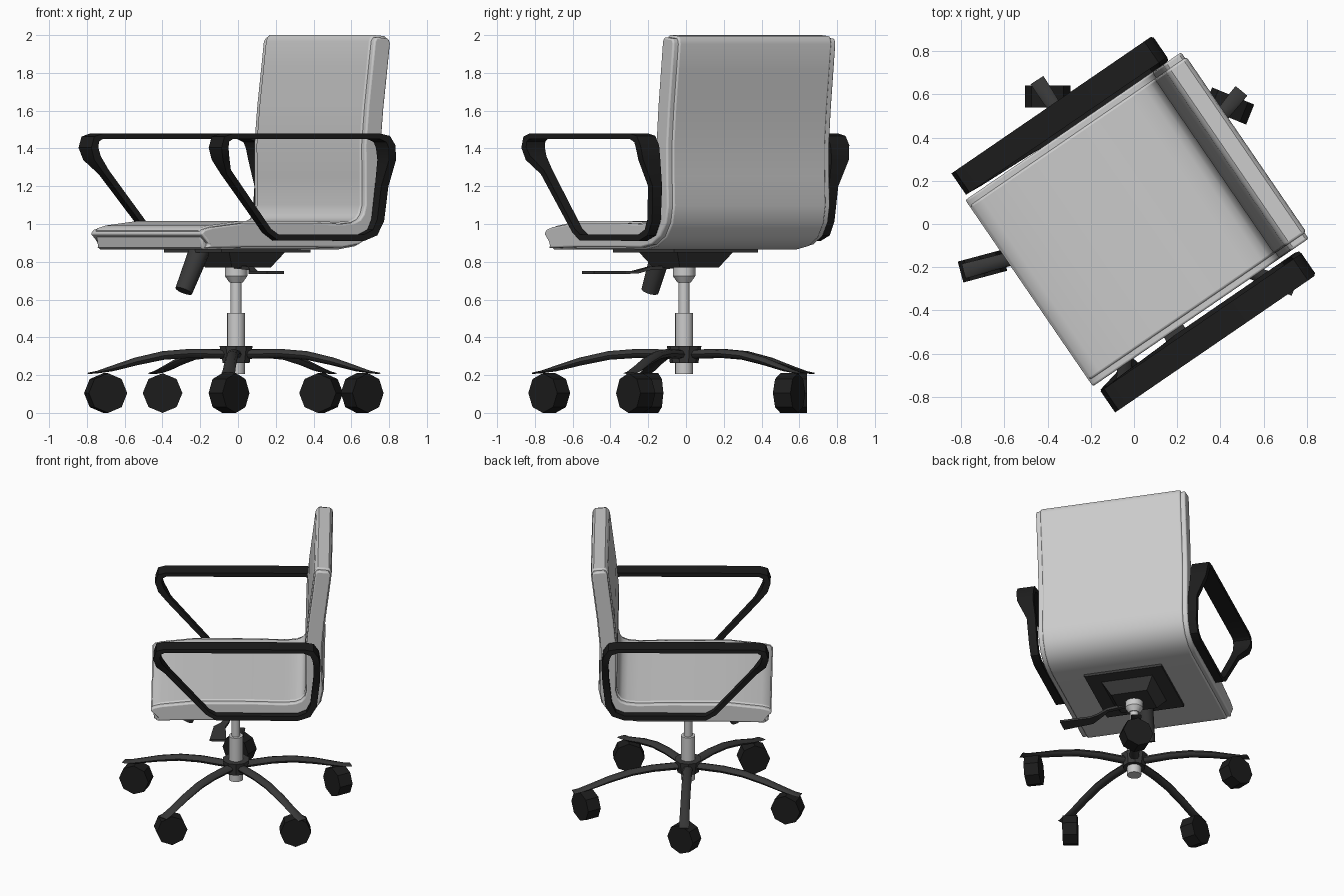
import bpy, bmesh
from math import radians, cos, sin, pi
from mathutils import Matrix, Vector

if "Cube" in bpy.data.objects:
    bpy.data.objects.remove(bpy.data.objects["Cube"])

TURN = Matrix.Rotation(radians(34.4), 4, 'Z')      # seat is swivelled; local +x is backwards
HUB = Matrix.Translation((-0.01, -0.01, 0))


def material(name, v):
    m = bpy.data.materials.new(name)
    m.diffuse_color = (v, v, v, 1)
    m.use_nodes = True
    m.node_tree.nodes["Principled BSDF"].inputs["Base Color"].default_value = m.diffuse_color
    return m


BLACK = material("black", 0.012)
DARK = material("dark_grey", 0.04)
SQUARE = [(-1, -1), (1, -1), (1, 1), (-1, 1)]
ROUND = [(cos(i * pi / 4), sin(i * pi / 4)) for i in range(8)]


def finish(name, bm, mat=None, matrix=Matrix(), smooth=None, bevel=0):
    bmesh.ops.recalc_face_normals(bm, faces=bm.faces)
    me = bpy.data.meshes.new(name)
    bm.to_mesh(me)
    bm.free()
    ob = bpy.data.objects.new(name, me)
    bpy.context.collection.objects.link(ob)
    ob.matrix_world = matrix
    if mat:
        me.materials.append(mat)
    if bevel:
        b = ob.modifiers.new("bevel", 'BEVEL')
        b.width, b.segments = bevel, 3
        b.limit_method, b.angle_limit = 'ANGLE', radians(50)
    if smooth:
        bpy.ops.object.select_all(action='DESELECT')
        ob.select_set(True)
        bpy.context.view_layer.objects.active = ob
        bpy.ops.object.shade_smooth_by_angle(angle=radians(smooth))
    return ob


def sweep(name, path, section=SQUARE, closed=False, **kw):
    """Sweep a section along (x, z, thickness, y0, y1) stations in the xz plane."""
    bm = bmesh.new()
    n, rings = len(path), []
    for i, (x, z, t, y0, y1) in enumerate(path):
        a = path[i - 1] if closed or i else path[i]
        b = path[(i + 1) % n] if closed or i < n - 1 else path[i]
        d = Vector((b[0] - a[0], b[1] - a[1])).normalized()
        rings.append([bm.verts.new((x - d.y * q * t / 2,
                                    (y0 + y1) / 2 + p * (y1 - y0) / 2,
                                    z + d.x * q * t / 2)) for p, q in section])
    k = len(section)
    for i in range(n if closed else n - 1):
        r, s = rings[i], rings[(i + 1) % n]
        for j in range(k):
            bm.faces.new((r[j], r[(j + 1) % k], s[(j + 1) % k], s[j]))
    if not closed:
        bm.faces.new(rings[0])
        bm.faces.new(rings[-1])
    return finish(name, bm, **kw)


def cone(name, p0, p1, r0, r1, seg=16, spin=0, **kw):
    bm = bmesh.new()
    p0, p1 = Vector(p0), Vector(p1)
    d = p1 - p0
    m = (Matrix.Translation((p0 + p1) / 2) @ d.to_track_quat('Z', 'Y').to_matrix().to_4x4()
         @ Matrix.Rotation(spin, 4, 'Z'))
    bmesh.ops.create_cone(bm, cap_ends=True, segments=seg, radius1=r0, radius2=r1,
                          depth=d.length, matrix=m)
    return finish(name, bm, **kw)


# Upholstered seat and back: one bent cushion plus a slimmer, wider edge band
shell = [(-.567, .92, .09), (-.555, .922, .115), (-.51, .928, .128), (-.3, .942, .15),
         (.1, .942, .15), (.32, .938, .145), (.41, .95, .14), (.47, .98, .135),
         (.506, 1.03, .13), (.522, 1.1, .125), (.518, 1.25, .12), (.517, 1.42, .12),
         (.535, 1.62, .12), (.56, 1.82, .12), (.577, 1.96, .12), (.579, 1.985, .105),
         (.58, 1.998, .075)]
sweep("seat_and_back_cushion", [(x, z, t, -.48, .50) for x, z, t in shell],
      matrix=TURN, smooth=40, bevel=.018)
band = [(x, z, t * .86) for x, z, t in shell]
band[0], band[-1] = (-.557, .92, .08), (.58, 1.985, .07)
band[-2] = (.579, 1.975, .09)
sweep("cushion_edge_band", [(x, z, t, -.512, .532) for x, z, t in band],
      matrix=TURN, smooth=40, bevel=.015)

# Looped armrests: wide at the top, narrow below
loop = [(-.49, 1.465, .028, .55, .67), (-.53, 1.45, .04, .55, .67),
        (-.542, 1.405, .045, .55, .67), (-.525, 1.35, .045, .55, .655),
        (-.47, 1.275, .035, .545, .60), (-.2, .965, .03, .535, .585),
        (-.14, .928, .032, .53, .585), (.41, .928, .034, .53, .585),
        (.48, .955, .04, .53, .585), (.515, 1.02, .045, .53, .585),
        (.535, 1.2, .045, .535, .595), (.54, 1.34, .045, .55, .66),
        (.53, 1.41, .045, .55, .67), (.505, 1.45, .04, .55, .67),
        (.45, 1.465, .028, .55, .67)]
for side, s in (("left", 1), ("right", -1)):
    sweep(side + "_armrest", [(x, z, t, s * a, s * b) for x, z, t, a, b in loop],
          closed=True, mat=BLACK, matrix=TURN, smooth=30)

# Tilt mechanism under the seat: plate, tapered housing, knob and lever
sweep("mount_plate", [(-.29, .858, .018, -.27, .27), (.28, .858, .018, -.27, .27)],
      mat=DARK, matrix=TURN)
cone("mechanism_housing", (0, 0, .77), (0, 0, .852), .125 * 2 ** .5, .18 * 2 ** .5, 4, pi / 4,
     mat=DARK, matrix=TURN)
cone("tension_knob", (-.24, .01, .86), (-.345, .005, .645), .056, .047, 12,
     mat=DARK, matrix=TURN, smooth=35)
side_turn = TURN @ Matrix.Rotation(-pi / 2, 4, 'Z')   # local x points to the chair's side
sweep("height_lever", [(.05, .775, .02, -.06, -.03), (.2, .765, .018, -.07, -.04),
                       (.27, .745, .015, -.11, -.06), (.33, .743, .014, -.16, -.08),
                       (.54, .743, .014, -.185, -.075)], mat=DARK, matrix=side_turn)

# Gas lift column
for name, z0, z1, r0, r1 in (("column_sleeve", .205, .53, .048, .048),
                             ("column_piston", .52, .72, .029, .029),
                             ("column_collar_taper", .69, .725, .035, .06),
                             ("column_collar", .725, .775, .06, .06)):
    cone(name, (0, 0, z0), (0, 0, z1), r0, r1, 16, matrix=HUB, smooth=35)

# Star base: hub, five arched legs, swivelled casters
cone("base_hub", (0, 0, .265), (0, 0, .355), .075, .092, 10, mat=DARK, matrix=HUB, smooth=30)
leg = [(.03, .31, .05, -.032, .032), (.25, .315, .048, -.032, .032),
       (.4, .304, .046, -.032, .032), (.55, .272, .042, -.032, .032),
       (.68, .235, .03, -.033, .033), (.76, .216, .014, -.035, .035),
       (.805, .21, .008, -.035, .035)]
for i, axle in enumerate((-43, -52, 68, 90, 105)):
    a = radians(-93 + 72 * i)
    sweep(f"base_leg_{i + 1}", leg, ROUND, mat=DARK,
          matrix=HUB @ Matrix.Rotation(a, 4, 'Z'), smooth=50)
    c = Vector((.715 * cos(a), .715 * sin(a), .105))
    w = Vector((cos(radians(axle)), sin(radians(axle)), 0)) * .05
    cone(f"caster_{i + 1}", c - w, c + w, .105, .105, 8, 0, mat=BLACK, matrix=HUB)
